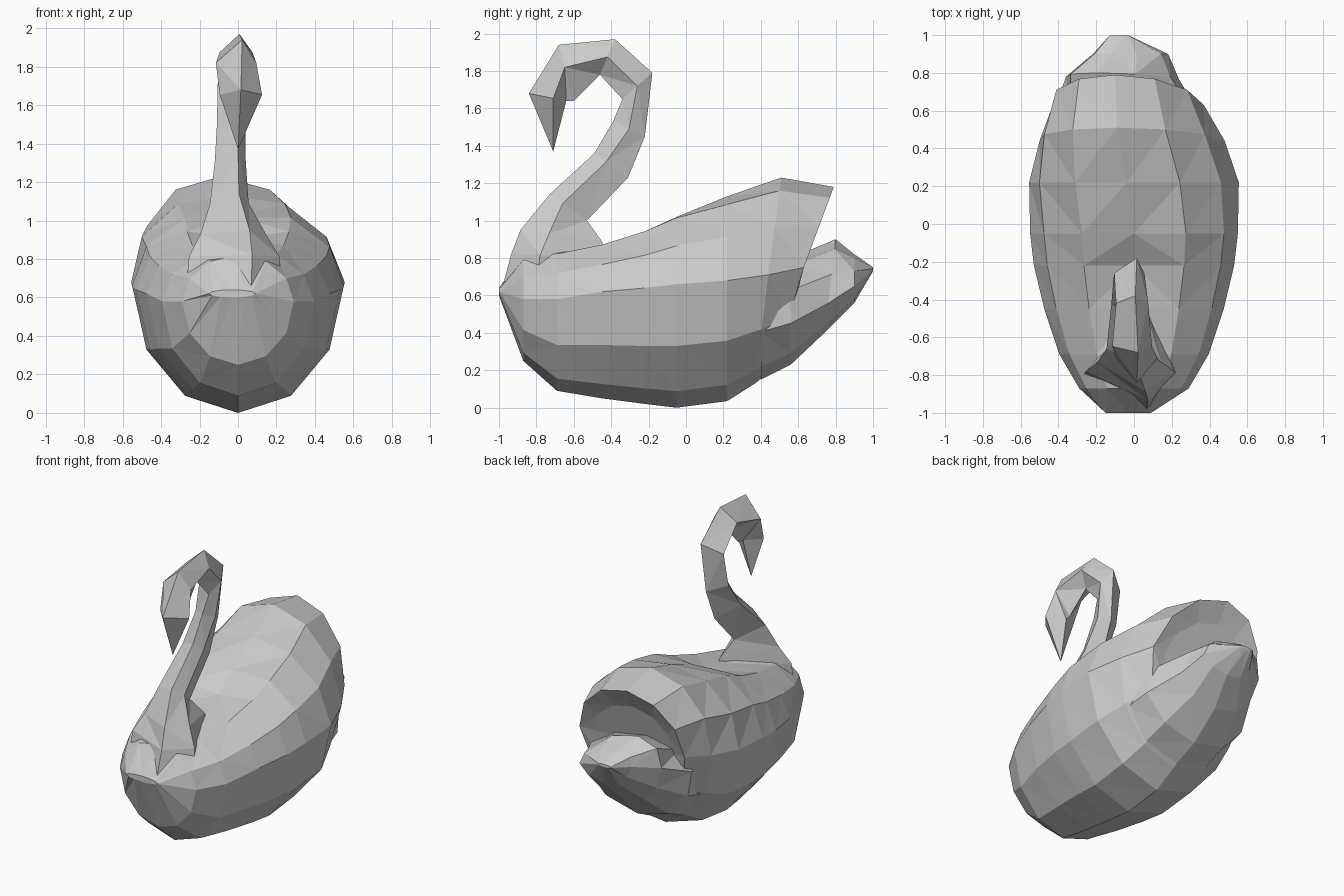
import bpy, bmesh
from math import sin, cos, pi

if "Cube" in bpy.data.objects:
    bpy.data.objects.remove(bpy.data.objects["Cube"])


def loft(name, rings):
    """Skin a list of equal-length point rings, cap both ends, keep flat triangles."""
    bm = bmesh.new()
    rows = [[bm.verts.new(p) for p in ring] for ring in rings]
    n = len(rows[0])
    for a, b in zip(rows, rows[1:]):
        for i in range(n):
            j = (i + 1) % n
            bm.faces.new((a[i], a[j], b[j], b[i]))
    bm.faces.new(rows[0][::-1])
    bm.faces.new(rows[-1])
    bmesh.ops.remove_doubles(bm, verts=bm.verts, dist=0.003)
    bmesh.ops.recalc_face_normals(bm, faces=bm.faces)
    bmesh.ops.triangulate(bm, faces=bm.faces)
    mesh = bpy.data.meshes.new(name)
    bm.to_mesh(mesh)
    bm.free()
    obj = bpy.data.objects.new(name, mesh)
    bpy.context.collection.objects.link(obj)
    return obj


def oval(y, w, zb, zc, zt, cx=0, dip=0, lean=0, skew=0, n=12):
    """Egg-shaped section; dip lowers the spine, lean tilts it back, skew shifts the top."""
    pts = []
    for i in range(n):
        a = 2 * pi * i / n
        c = cos(a)
        z = zc + c * ((zt - zc) if c > 0 else (zc - zb))
        pts.append((cx + w * sin(a) + skew * max(c, 0), y + lean * c,
                    z - (dip if i == 0 else 0)))
    return pts


def blade(front, back, w, cx=0, flat=.5, mid=.35):
    """Four-sided neck section; flat pushes the front and back edges to the right."""
    out = []
    for t, s in ((0, flat), (mid, 1), (1, flat), (mid, -1)):
        out.append((cx + s * w, front[0] + t * (back[0] - front[0]),
                    front[1] + t * (back[1] - front[1])))
    return out


# Body with folded wings; the last rings turn inward under the wing tips
loft("body", [
    oval(-1.00, .12, .60, .62, .64, -.03),
    oval(-.87, .29, .25, .58, .82, 0),
    oval(-.69, .395, .09, .58, .86, 0),
    oval(-.45, .475, .05, .62, .91, 0, .04),
    oval(-.22, .53, .02, .64, .99, 0, .08),
    oval(-.05, .55, .00, .66, 1.07, 0, .05),
    oval(.22, .555, .035, .68, 1.15, 0, .02, 0, -.04),
    oval(.44, .49, .13, .71, 1.23, -.01, 0, .07, -.08),
    oval(.63, .40, .21, .75, 1.18, -.03, 0, .16, -.07),
    oval(.62, .30, .33, .75, 1.04, -.03, 0, .09, -.06),
])

# Upturned tail, a shelf emerging beneath the wings
loft("tail", [
    oval(.40, .42, .15, .52, .76, -.01, n=10),
    oval(.56, .405, .23, .55, .80, -.02, 0, 0, -.1, n=10),
    oval(.77, .29, .40, .63, .90, -.035, 0, .03, -.16, n=10),
    oval(.90, .19, .56, .69, .82, 0, 0, 0, -.12, n=10),
    oval(1.0, .05, .73, .74, .75, -.08, n=10),
])

# Neck rising from the breast, curving over into head and beak
loft("neck_and_head", [
    blade((-.985, .63), (-.38, .66), .25, -.02, .35, .3),
    blade((-.935, .82), (-.42, .80), .235, -.02, .4, .3),
    blade((-.885, .95), (-.45, .89), .17, -.025),
    blade((-.73, 1.14), (-.53, 1.0), .10, -.045),
    blade((-.49, 1.36), (-.31, 1.23), .08, -.04),
    blade((-.39, 1.53), (-.22, 1.45), .075, -.035, .5, .5),
    blade((-.34, 1.65), (-.18, 1.79), .08, -.025, .5, .5),
    blade((-.46, 1.78), (-.38, 1.97), .085, -.01, .2, .5),
    blade((-.60, 1.64), (-.68, 1.94), .105, -.01, .3, .6),
    blade((-.64, 1.64), (-.84, 1.68), .11, .015, 0),
    blade((-.71, 1.37), (-.711, 1.37), .001, 0),
])
